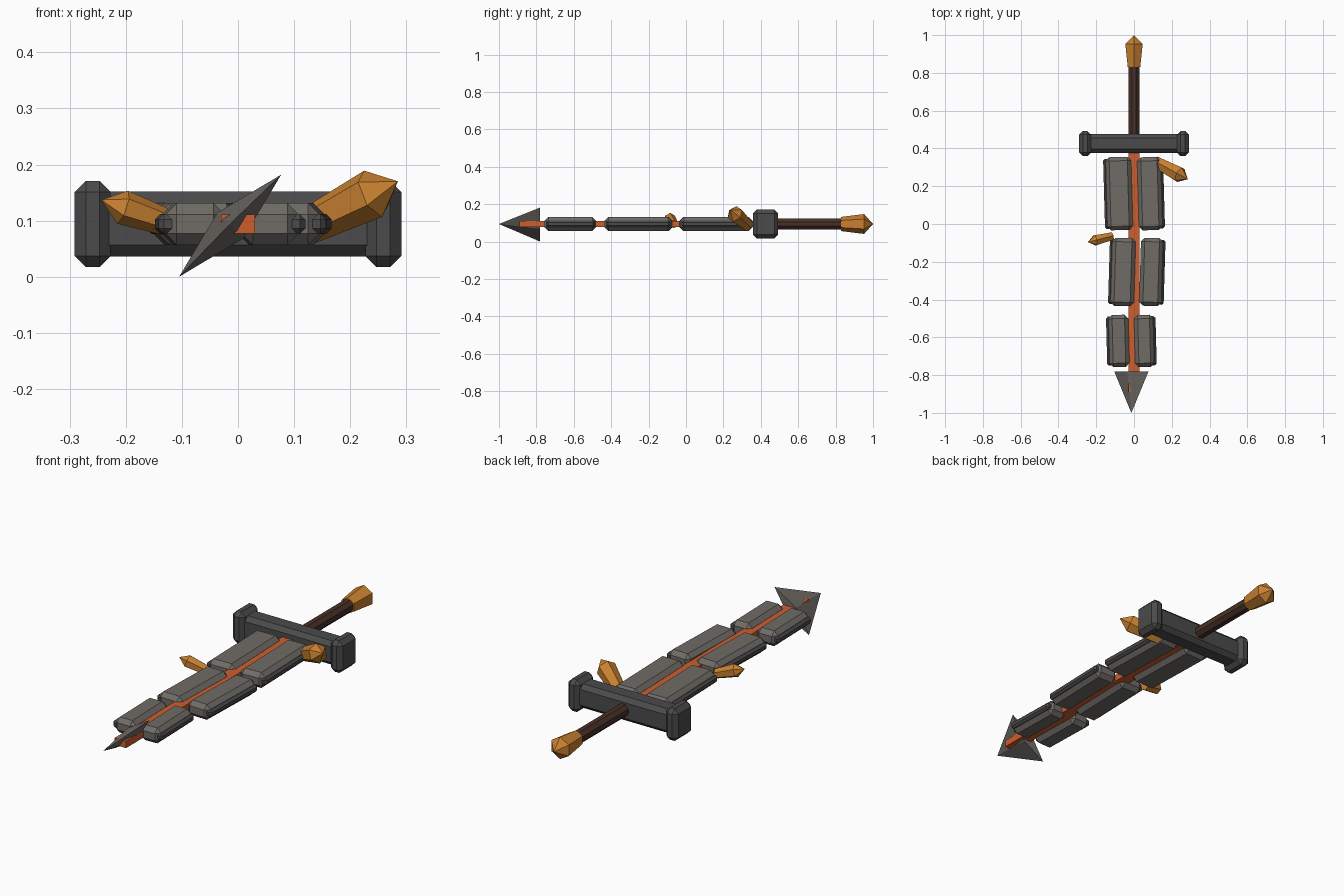
import bpy, bmesh, math
from mathutils import Vector, Matrix

if "Cube" in bpy.data.objects:
    bpy.data.objects.remove(bpy.data.objects["Cube"])

ZC = 0.094  # height of the sword's centre line


def material(name, rgb):
    m = bpy.data.materials.new(name)
    m.diffuse_color = (*rgb, 1)
    m.use_nodes = True
    m.node_tree.nodes["Principled BSDF"].inputs["Base Color"].default_value = m.diffuse_color
    return m


STONE = material("grey stone", (0.162, 0.150, 0.136))
IRON = material("dark iron", (0.070, 0.070, 0.070))
EMBER = material("ember orange", (0.61, 0.114, 0.028))
AMBER = material("amber", (0.578, 0.216, 0.030))
LEATHER = material("dark leather", (0.065, 0.030, 0.021))


def finish(bm, name, mat):
    bmesh.ops.recalc_face_normals(bm, faces=bm.faces)
    me = bpy.data.meshes.new(name)
    bm.to_mesh(me)
    bm.free()
    me.materials.append(mat)
    ob = bpy.data.objects.new(name, me)
    bpy.context.collection.objects.link(ob)
    return ob


def block(name, mat, centre, size, bevel=0.0, angle=0.0, shift=0.0):
    """Chamfered box, moved sideways by shift, then turned about z."""
    bm = bmesh.new()
    bmesh.ops.create_cube(bm, size=1, matrix=Matrix.Diagonal((*size, 1)))
    if bevel:
        bmesh.ops.bevel(bm, geom=bm.edges[:], offset=bevel, segments=1,
                        affect='EDGES', profile=0.5)
    bm.transform(Matrix.Translation(centre) @ Matrix.Rotation(math.radians(angle), 4, 'Z')
                 @ Matrix.Translation((shift, 0, 0)))
    return finish(bm, name, mat)


def spindle(name, mat, start, end, rings, sides, turn=0.0):
    """Faceted solid along an axis; rings are (fraction, radius)."""
    start, end = Vector(start), Vector(end)
    axis = end - start
    rot = axis.to_track_quat('Z', 'Y').to_matrix()
    bm = bmesh.new()
    loops = []
    for t, r in rings:
        n = sides if r > 0 else 1
        loops.append([bm.verts.new(start + axis * t + rot @ Vector((
            r * math.cos(turn + math.tau * i / sides),
            r * math.sin(turn + math.tau * i / sides), 0))) for i in range(n)])
    for a, b in zip(loops, loops[1:]):
        for i in range(sides):
            j = (i + 1) % sides
            bm.faces.new((a[i], a[j], b[0]) if len(b) == 1 else (a[i], a[j], b[j], b[i]))
    for ring in (loops[0], loops[-1]):
        if len(ring) > 2:
            bm.faces.new(ring)
    return finish(bm, name, mat)


# glowing core running through the blade
block("blade_core", EMBER, (0, -0.255, ZC), (0.06, 1.27, 0.033))

# blade plates: side, x, y, width, length, angle
plates = [(-1, -0.0845, 0.161, 0.148, 0.387, 1.6), (1, 0.090, 0.161, 0.138, 0.387, 1.6),
          (-1, -0.064, -0.254, 0.137, 0.360, -1.7), (1, 0.097, -0.254, 0.130, 0.360, -1.7),
          (-1, -0.086, -0.619, 0.118, 0.276, 1.5), (1, 0.060, -0.619, 0.114, 0.276, 1.5)]
for k, (side, x, y, w, length, ang) in enumerate(plates, 1):
    block(f"blade_plate_{k}", STONE, (x, y, ZC), (w - 0.012, length, 0.074),
          0.02, ang, -side * 0.006)
    # cutting edge along the outer side
    block(f"blade_edge_{k}", IRON, (x, y, ZC), (0.036, length - 0.016, 0.036),
          0.010, ang, side * (w / 2 - 0.018))

# flattened four-sided tip, twisted about the blade axis
bm = bmesh.new()
base = [bm.verts.new((-0.014 + dx, -0.78, 0.091 + dz))
        for dx, dz in ((0.091, 0.091), (-0.023, 0.023), (-0.091, -0.091), (0.023, -0.023))]
apex = bm.verts.new((-0.014, -1.0, ZC))
bm.faces.new(base)
for i in range(4):
    bm.faces.new((base[i], base[(i + 1) % 4], apex))
finish(bm, "blade_tip", STONE)

# cross guard with end caps
block("guard_bar", IRON, (0, 0.426, ZC), (0.50, 0.10, 0.115), 0.02)
for side, label in ((-1, "left"), (1, "right")):
    block(f"guard_cap_{label}", IRON, (side * 0.259, 0.426, ZC), (0.064, 0.134, 0.154), 0.02)

# grip and pommel
spindle("grip", LEATHER, (0, 0.45, ZC), (0, 0.85, ZC), [(0, 0.031), (1, 0.031)], 8, math.pi / 8)
spindle("pommel", AMBER, (0, 0.83, ZC), (0, 1.0, ZC),
        [(0, 0.038), (0.72, 0.053), (1, 0)], 6, math.pi / 2)

# amber crystals growing from the blade sides
spindle("crystal_right", AMBER, (0.115, 0.33, 0.085), (0.285, 0.237, 0.17),
        [(0, 0.032), (0.74, 0.045), (1, 0)], 6, math.pi / 2)
spindle("crystal_left", AMBER, (-0.115, -0.064, 0.093), (-0.244, -0.096, 0.137),
        [(0, 0.023), (0.70, 0.031), (1, 0)], 6, math.pi / 2)
